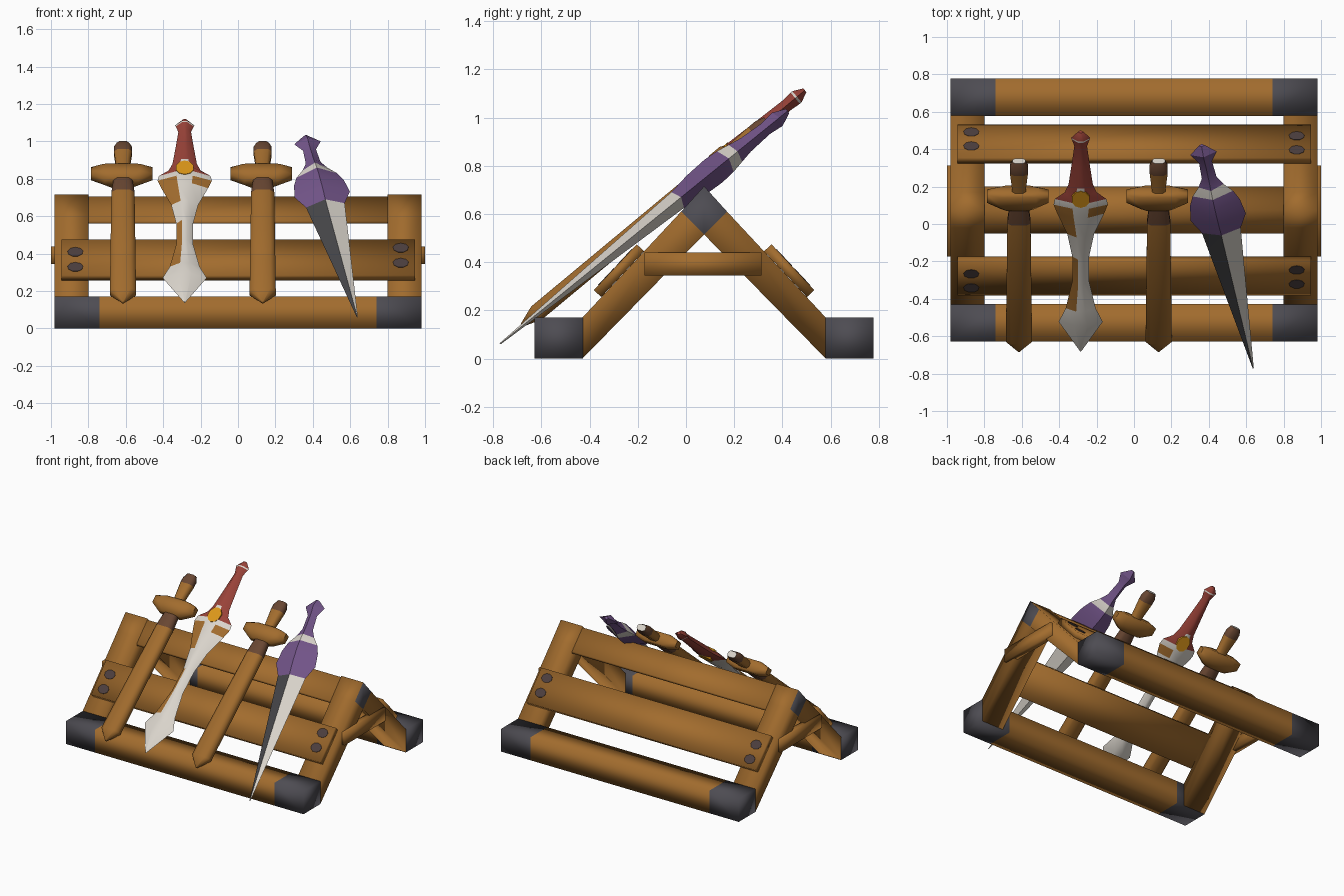
import bpy, bmesh, math
from mathutils import Matrix

old = bpy.data.objects.get("Cube")
if old:
    bpy.data.objects.remove(old)


def material(name, rgb):
    m = bpy.data.materials.new(name)
    m.use_nodes = True
    m.diffuse_color = (*rgb, 1)
    m.node_tree.nodes["Principled BSDF"].inputs["Base Color"].default_value = (*rgb, 1)
    return m


WOOD = material("warm wood", (.36, .15, .027))
DARK_WOOD = material("dark wood", (.14, .062, .032))
IRON = material("dark iron", (.075, .072, .085))
NAIL = material("tarnished nail", (.07, .048, .048))
BONE = material("pale blade", (.70, .66, .60))
RED = material("red grip", (.32, .055, .04))
PURPLE = material("purple hilt", (.17, .09, .25))
GOLD = material("golden gem", (.72, .31, .01))
SHADE = material("dark blade side", (.06, .06, .065))

MID_Y = .075                       # ridge line of the rack
SLOPE = math.atan2(.54, .505)      # pitch of the legs
LIE = math.radians(39.7)           # pitch of the resting swords


def finish(name, bm, mats, matrix=Matrix(), paint=None, smooth=180):
    bmesh.ops.recalc_face_normals(bm, faces=bm.faces)
    if paint:
        for f in bm.faces:
            f.material_index = mats.index(paint(f))
    bm.transform(matrix)
    me = bpy.data.meshes.new(name)
    bm.to_mesh(me)
    bm.free()
    for m in mats:
        me.materials.append(m)
    ob = bpy.data.objects.new(name, me)
    bpy.context.scene.collection.objects.link(ob)
    bpy.ops.object.select_all(action='DESELECT')
    ob.select_set(True)
    bpy.context.view_layer.objects.active = ob
    bpy.ops.object.shade_smooth_by_angle(angle=math.radians(smooth))


def box(name, size, matrix, mats, cuts=(), paint=None):
    """Softly shaded bar, sliced across x at the given cuts."""
    bm = bmesh.new()
    bmesh.ops.create_cube(bm, size=1)
    bmesh.ops.scale(bm, vec=size, verts=bm.verts)
    for x in cuts:
        bmesh.ops.bisect_plane(bm, geom=bm.verts[:] + bm.edges[:] + bm.faces[:],
                               plane_co=(x, 0, 0), plane_no=(1, 0, 0))
    finish(name, bm, mats, matrix, paint)


def disc(name, radius, depth, sides, stretch, matrix, mat):
    bm = bmesh.new()
    bmesh.ops.create_cone(bm, cap_ends=True, segments=sides, radius1=radius,
                          radius2=radius, depth=depth)
    bmesh.ops.scale(bm, vec=(1, stretch, 1), verts=bm.verts)
    finish(name, bm, [mat], matrix, smooth=25)


def prism(name, profiles, x0, x1, mats, paint=None):
    """Extrude adjoining (y, z) profiles along x as one body."""
    bm = bmesh.new()
    for profile in profiles:
        bm.faces.new([bm.verts.new((x0, y, z)) for y, z in profile])
    bmesh.ops.remove_doubles(bm, verts=bm.verts, dist=.001)
    out = bmesh.ops.extrude_face_region(bm, geom=bm.faces[:])["geom"]
    moved = [v for v in out if isinstance(v, bmesh.types.BMVert)]
    bmesh.ops.translate(bm, vec=(x1 - x0, 0, 0), verts=moved)
    finish(name, bm, mats, paint=paint)


def along(z):
    """Distance along a sword from the height it reaches on the rack."""
    return (z - .704) / math.sin(LIE)


def loft(name, shape, rings, matrix, mats, rule, smooth=60):
    """Skin rings of (height, half width, half thickness); rule(ring, side) picks the colour."""
    bm = bmesh.new()
    rows = [[bm.verts.new((a * w, along(z), b * t)) for a, b in shape] for z, w, t in rings]
    n = len(shape)
    chosen = {}
    for i in range(len(rows) - 1):
        for j in range(n):
            k = (j + 1) % n
            f = bm.faces.new((rows[i][j], rows[i][k], rows[i + 1][k], rows[i + 1][j]))
            chosen[f] = rule(i, j)
    chosen[bm.faces.new(rows[0])] = rule(0, 0)
    chosen[bm.faces.new(rows[-1])] = rule(len(rows) - 1, 0)
    finish(name, bm, mats, matrix, lambda f: chosen[f], smooth)


def resting(x, z=.704, lie=LIE, tilt=0):
    return (Matrix.Translation((x, 0, z)) @ Matrix.Rotation(lie, 4, 'X')
            @ Matrix.Rotation(tilt, 4, 'Z'))


# Rack: base beams with iron ends, planks, nails
for label, s in (("front", -1), ("back", 1)):
    box(label + "_base_beam", (1.96, .2, .17), Matrix.Translation((0, MID_Y + s * .603, .085)),
        [WOOD, IRON], (-.74, .74),
        lambda f: IRON if abs(f.calc_center_median().x) > .75 else WOOD)
    plank = Matrix.Translation((0, MID_Y + s * .353, .365)) @ Matrix.Rotation(-s * SLOPE, 4, 'X')
    box(label + "_plank", (1.89, .26, .042), plank, [WOOD])
    for side, e in (("right", -1), ("left", 1)):
        for k, off in (("upper", .055), ("lower", -.055)):
            spot = plank @ Matrix.Translation((e * .87, -s * (off + e * .015), .0215))
            disc(f"{label}_{side}_{k}_nail", .042, .003, 9, .8, spot, NAIL)

# End frames: legs meeting at an iron-faced ridge, plus a cross bar
leg = [(.505, 0), (.505, .17), (.095, .61), (0, .515)]
block = [(0, .715), (.095, .61), (0, .515), (-.095, .61)]
frame = [[(MID_Y + s * a, z) for a, z in part] for part, s in ((leg, 1), (leg, -1), (block, 1))]
for side, e in (("right", -1), ("left", 1)):
    prism(side + "_frame", frame, e * .8, e * .98, [WOOD, IRON],
          lambda f: IRON if f.normal.x * e > .9 and f.calc_center_median().z > .5 else WOOD)
    box(side + "_cross_bar", (.05, .485, .095),
        Matrix.Translation((e * .975, MID_Y - .005, .392)), [WOOD])

# Ridge beam
ridge = [(-.125, .56), (-.125, .575), (0, .705), (.125, .575), (.125, .56)]
prism("ridge_beam", [[(MID_Y + a, z) for a, z in ridge]], -.8, .8, [WOOD])

# Cross-sections
SLAB = [(1, -.5), (1, .5), (.6, 1), (-.6, 1), (-1, .5), (-1, -.5), (-.6, -1), (.6, -1)]
HEX = [(1, 0), (.3, 1), (-.3, 1), (-1, 0), (-.3, -1), (.3, -1)]
DIAMOND = [(1, 0), (0, 1), (-1, 0), (0, -1)]


# Wooden practice swords
def wooden_rule(i, j):
    if i == 7:
        return BONE
    return DARK_WOOD if i in (2, 5, 6) else WOOD


for label, x in (("right", -.615), ("middle", .132)):
    place = resting(x)
    loft(label + "_wooden_sword", SLAB,
         [(.14, .005, .008), (.19, .07, .035), (.715, .062, .035), (.79, .05, .035),
          (.86, .036, .028), (.935, .048, .032), (.96, .048, .032), (.984, .034, .022)],
         place, [WOOD, DARK_WOOD, BONE], wooden_rule)
    loft(label + "_wooden_guard", SLAB,
         [(.78, .09, .036), (.81, .165, .045), (.845, .165, .045), (.855, .11, .036)],
         place @ Matrix.Translation((-.007, 0, 0)), [WOOD], lambda i, j: WOOD)


# Red-gripped sword with a waisted pale blade
def red_rule(i, j):
    if i == 13 or i in (8, 9) and j in (1, 4):
        return BONE
    if i >= 8:
        return RED
    if i in (2, 3, 5, 6) and j == 2 or i == 6 and j in (0, 5):
        return WOOD
    return BONE


place = resting(-.285)
loft("red_sword", HEX,
     [(.14, .004, .004), (.27, .118, .03), (.33, .08, .028), (.45, .045, .028),
      (.56, .045, .028), (.66, .072, .03), (.75, .125, .035), (.79, .145, .035),
      (.815, .138, .035), (.845, .085, .035), (.88, .065, .035), (.97, .048, .03),
      (1.05, .034, .026), (1.08, .048, .03), (1.086, .052, .03), (1.113, .015, .01)],
     place, [BONE, RED, WOOD], red_rule)
disc("round_gem", .05, .076, 10, 1.15,
     place @ Matrix.Translation((0, along(.832), 0)), GOLD)


# Purple-hilted sword, leaning sideways
def purple_rule(i, j):
    if i == 0:
        return SHADE if j == 1 else BONE
    return BONE if i == 4 else PURPLE


loft("purple_sword", DIAMOND,
     [(.06, .003, .003), (.675, .105, .042), (.735, .15, .055), (.8, .135, .06),
      (.84, .11, .055), (.875, .068, .045), (.91, .04, .035), (.98, .035, .028),
      (1.02, .072, .035), (1.055, .015, .012)],
     resting(.459, .686, math.radians(39), .178), [BONE, SHADE, PURPLE], purple_rule, 25)
